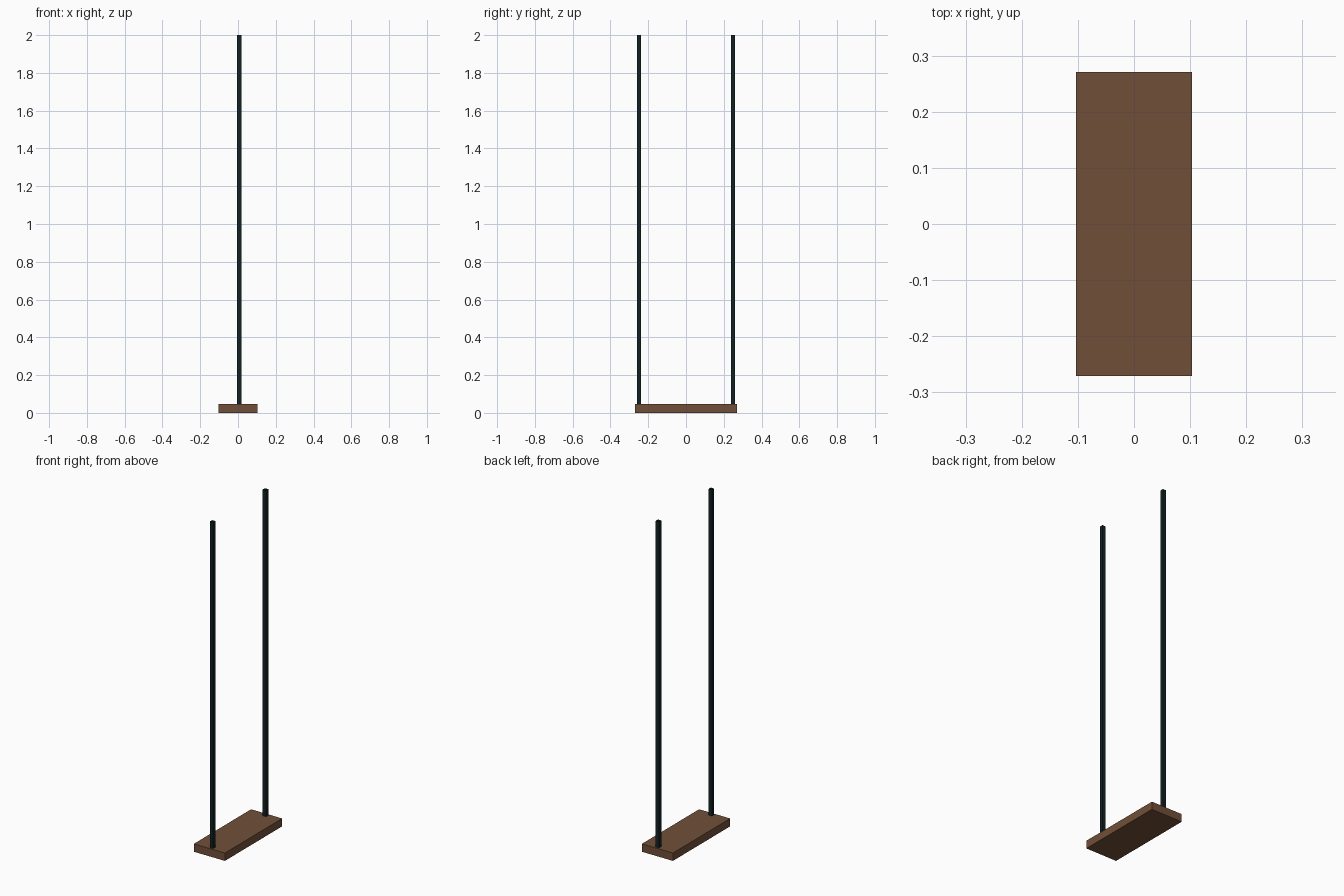
import bpy, bmesh

if "Cube" in bpy.data.objects:
    bpy.data.objects.remove(bpy.data.objects["Cube"])

def material(name, color):
    m = bpy.data.materials.new(name)
    m.diffuse_color = (*color, 1)
    m.use_nodes = True
    m.node_tree.nodes["Principled BSDF"].inputs["Base Color"].default_value = m.diffuse_color
    return m

brown = material("brown wood", (0.165, 0.078, 0.040))
dark = material("dark rope", (0.006, 0.016, 0.018))

def box(name, x0, x1, y0, y1, z0, z1, mat, open_ends=False):
    bm = bmesh.new()
    bmesh.ops.create_cube(bm, size=1)
    for v in bm.verts:
        v.co = ((x0 + x1) / 2 + v.co.x * (x1 - x0),
                (y0 + y1) / 2 + v.co.y * (y1 - y0),
                (z0 + z1) / 2 + v.co.z * (z1 - z0))
    if open_ends:
        bm.normal_update()
        ends = [f for f in bm.faces if abs(f.normal.z) > 0.5]
        bmesh.ops.delete(bm, geom=ends, context='FACES_ONLY')
    me = bpy.data.meshes.new(name)
    bm.to_mesh(me)
    bm.free()
    me.materials.append(mat)
    ob = bpy.data.objects.new(name, me)
    bpy.context.collection.objects.link(ob)
    return ob

# Plank seat
box("seat", -0.103, 0.103, -0.271, 0.271, 0, 0.047, brown)

# Open square ropes standing on the seat
for name, y in (("front_rope", -0.25), ("back_rope", 0.25)):
    box(name, -0.004, 0.018, y - 0.0105, y + 0.0105, 0.047, 2.0, dark, True)
